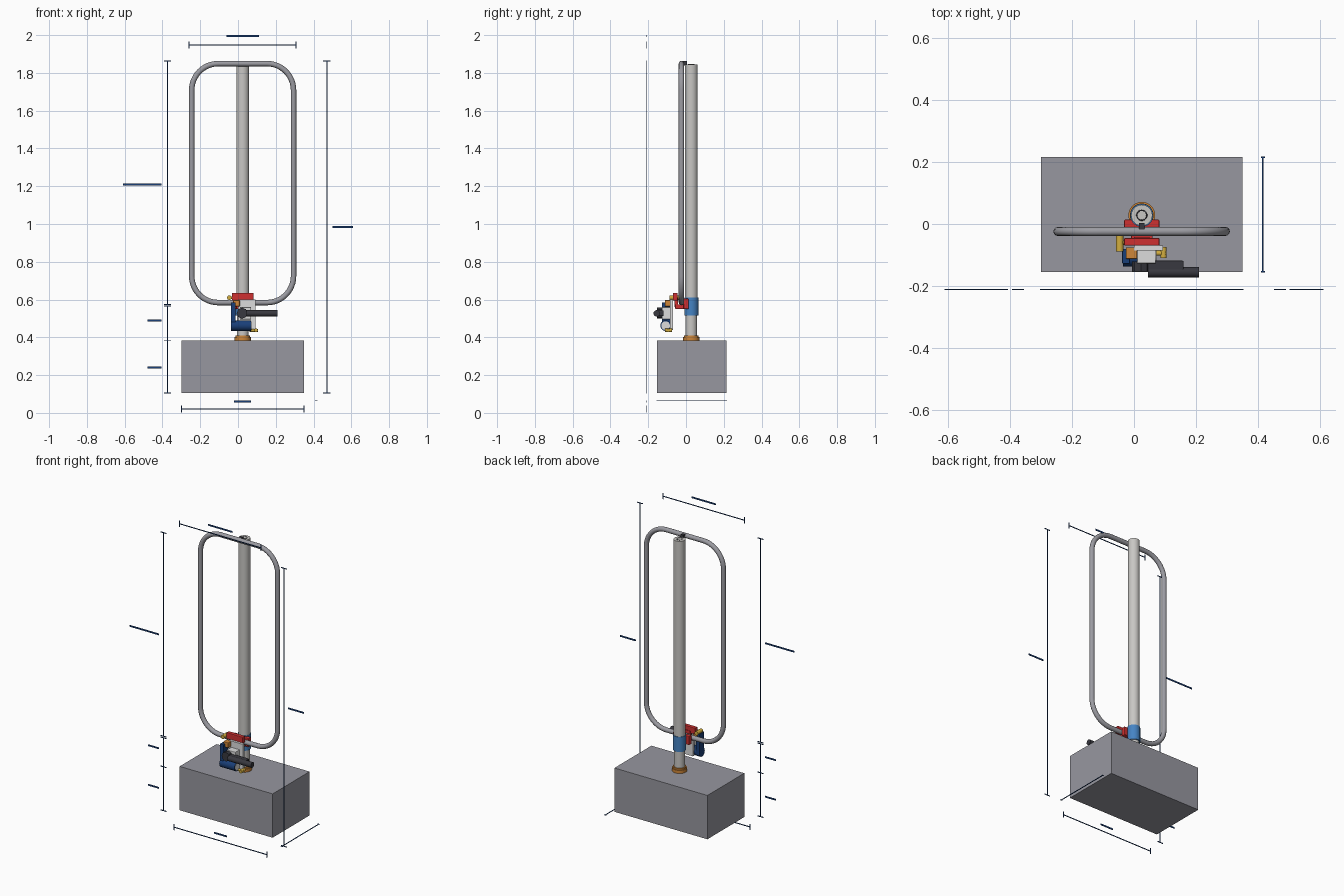
import bpy
import math
from mathutils import Vector

if "Cube" in bpy.data.objects:
    bpy.data.objects.remove(bpy.data.objects["Cube"], do_unlink=True)


def material(name, r, g, b):
    m = bpy.data.materials.new(name)
    m.use_nodes = True
    m.diffuse_color = (r, g, b, 1)
    m.node_tree.nodes["Principled BSDF"].inputs["Base Color"].default_value = (r, g, b, 1)
    return m


CONCRETE = material("concrete grey", 0.31, 0.31, 0.35)
STEEL = material("tube steel", 0.33, 0.33, 0.36)
PALE = material("pale post", 0.58, 0.57, 0.55)
BLUE = material("sleeve blue", 0.06, 0.23, 0.55)
ORANGE = material("copper orange", 0.62, 0.24, 0.04)
RED = material("clamp red", 0.62, 0.03, 0.03)
NAVY = material("navy", 0.01, 0.05, 0.19)
GOLD = material("brass", 0.65, 0.42, 0.05)
DARK = material("charcoal", 0.04, 0.04, 0.05)
WHITE = material("off white", 0.72, 0.72, 0.72)


def box(name, mat, xs, ys, zs, bevel=0):
    """Box given by its extent along each axis."""
    spans = (xs, ys, zs)
    bpy.ops.mesh.primitive_cube_add(size=1, location=[(a + b) / 2 for a, b in spans])
    ob = bpy.context.object
    ob.name = name
    ob.scale = [b - a for a, b in spans]
    bpy.ops.object.transform_apply(location=False, rotation=False, scale=True)
    ob.data.materials.append(mat)
    if bevel:
        mod = ob.modifiers.new("soft edges", "BEVEL")
        mod.width = bevel
        mod.segments = 2
    return ob


def rod(name, mat, start, end, radius, sides=32):
    """Cylinder between two points."""
    a, b = Vector(start), Vector(end)
    bpy.ops.mesh.primitive_cylinder_add(vertices=sides, radius=radius,
                                        depth=(b - a).length, location=(a + b) / 2)
    ob = bpy.context.object
    ob.name = name
    ob.rotation_euler = (b - a).to_track_quat("Z", "Y").to_euler()
    ob.data.materials.append(mat)
    bpy.ops.object.shade_smooth_by_angle()
    return ob


CX, CY = 0.025, 0.028   # post axis


def post_part(name, mat, z0, z1, radius):
    return rod(name, mat, (CX, CY, z0), (CX, CY, z1), radius, 48)


# Foundation and post
box("foundation_block", CONCRETE, (-0.30, 0.35), (-0.154, 0.215), (0.105, 0.382))
post_part("base_flange", ORANGE, 0.382, 0.402, 0.043)
post_part("base_flange_step", ORANGE, 0.402, 0.411, 0.038)
post_part("lower_post", PALE, 0.41, 0.52, 0.031)
post_part("blue_sleeve", BLUE, 0.515, 0.61, 0.037)
post_part("upper_post", PALE, 0.61, 1.845, 0.034)

# Ring and saddle on the post top
bpy.ops.mesh.primitive_torus_add(major_radius=0.016, minor_radius=0.002, major_segments=32,
                                 minor_segments=8, location=(CX, CY, 1.845))
bpy.context.object.name = "post_cap_ring"
bpy.context.object.data.materials.append(DARK)
box("top_saddle", DARK, (0.016, 0.034), (-0.02, 0.004), (1.838, 1.862))

# Rounded rectangular tube loop
x0, x1, z0, z1, R = -0.245, 0.294, 0.584, 1.849, 0.14
corners = [(x1 - R, z1 - R), (x0 + R, z1 - R), (x0 + R, z0 + R), (x1 - R, z0 + R)]
path = []
for i, (cx, cz) in enumerate(corners):
    for k in range(13):
        t = math.pi / 2 * (i + k / 12)
        path.append((cx + R * math.cos(t), -0.024, cz + R * math.sin(t), 1))
curve = bpy.data.curves.new("loop_tube", "CURVE")
curve.dimensions = "3D"
curve.bevel_depth = 0.0145
curve.bevel_resolution = 4
spline = curve.splines.new("POLY")
spline.points.add(len(path) - 1)
for point, co in zip(spline.points, path):
    point.co = co
spline.use_cyclic_u = True
spline.use_smooth = True
curve.materials.append(STEEL)
bpy.context.collection.objects.link(bpy.data.objects.new("loop_tube", curve))

# Red clamp around the bottom of the loop
box("clamp_back_jaw", RED, (-0.032, 0.082), (-0.012, 0.014), (0.55, 0.605), 0.004)
box("clamp_front_jaw", RED, (-0.032, 0.082), (-0.07, -0.045), (0.595, 0.636), 0.004)
box("clamp_bridge", RED, (-0.01, 0.06), (-0.058, -0.005), (0.55, 0.574), 0.004)
box("clamp_web", RED, (0.0, 0.05), (-0.062, -0.042), (0.56, 0.61))

# Latch body, bracket and lock tube
box("latch_plate", WHITE, (0.0, 0.093), (-0.085, -0.07), (0.44, 0.60))
box("latch_body", WHITE, (0.01, 0.07), (-0.127, -0.08), (0.495, 0.56), 0.003)
box("side_strip", NAVY, (-0.038, -0.013), (-0.128, -0.08), (0.45, 0.585), 0.003)
rod("lock_tube", NAVY, (-0.036, -0.108, 0.462), (0.07, -0.108, 0.462), 0.028)
rod("lock_tube_end", WHITE, (0.068, -0.108, 0.462), (0.072, -0.108, 0.462), 0.023)
rod("brass_pin", GOLD, (0.06, -0.094, 0.437), (0.105, -0.094, 0.437), 0.008, 16)
rod("brass_pin_head", GOLD, (0.095, -0.11, 0.437), (0.095, -0.074, 0.437), 0.010, 16)
rod("brass_knob", GOLD, (-0.046, -0.088, 0.61), (-0.046, -0.037, 0.61), 0.012, 20)
rod("brass_knob_axle", GOLD, (-0.046, -0.06, 0.61), (0.0, -0.06, 0.61), 0.007, 16)
box("copper_cube", ORANGE, (-0.026, 0.01), (-0.112, -0.075), (0.564, 0.597), 0.003)

# Dark lever with grip
rod("lever_hub", DARK, (0.022, -0.153, 0.528), (0.022, -0.12, 0.528), 0.029, 8)
box("lever_bar", DARK, (0.02, 0.16), (-0.15, -0.118), (0.513, 0.542), 0.004)
rod("lever_grip", DARK, (0.045, -0.155, 0.527), (0.21, -0.155, 0.527), 0.017, 24)

# Measuring lines: thin strips with end ticks
FRONT = (-0.213, -0.210)
W = 0.0025
TICK = 0.019


def level_line(name, xa, xb, z):
    box(name, NAVY, (xa, xb), FRONT, (z - W, z + W))
    for x in (xa, xb):
        box(name + "_tick", NAVY, (x - W, x + W), FRONT, (z - TICK, z + TICK))


def upright_line(name, za, zb, x):
    box(name, NAVY, (x - W, x + W), FRONT, (za, zb))
    for z in (za, zb):
        box(name + "_tick", NAVY, (x - TICK, x + TICK), FRONT, (z - W, z + W))


level_line("loop_width_line", -0.26, 0.308, 1.948)
level_line("block_width_line", -0.30, 0.35, 0.02)
upright_line("loop_height_line", 0.575, 1.862, -0.373)
upright_line("gap_height_line", 0.382, 0.565, -0.373)
upright_line("block_height_line", 0.105, 0.382, -0.373)
upright_line("total_height_line", 0.105, 1.862, 0.47)
box("depth_line", NAVY, (0.412, 0.417), (-0.154, 0.215), (0.066, 0.069))
for y in (-0.154, 0.215):
    box("depth_line_tick", NAVY, (0.408, 0.421), (y - W, y + W), (0.066, 0.069))

# Plain dashes beside the measuring lines
dashes = [(-0.06, 0.11, 1.995), (-0.02, 0.07, 0.06), (-0.61, -0.405, 1.21),
          (-0.48, -0.405, 0.49), (-0.48, -0.405, 0.24), (0.50, 0.61, 0.985)]
for xa, xb, z in dashes:
    box("label_dash", NAVY, (xa, xb), FRONT, (z - 0.005, z + 0.005))
